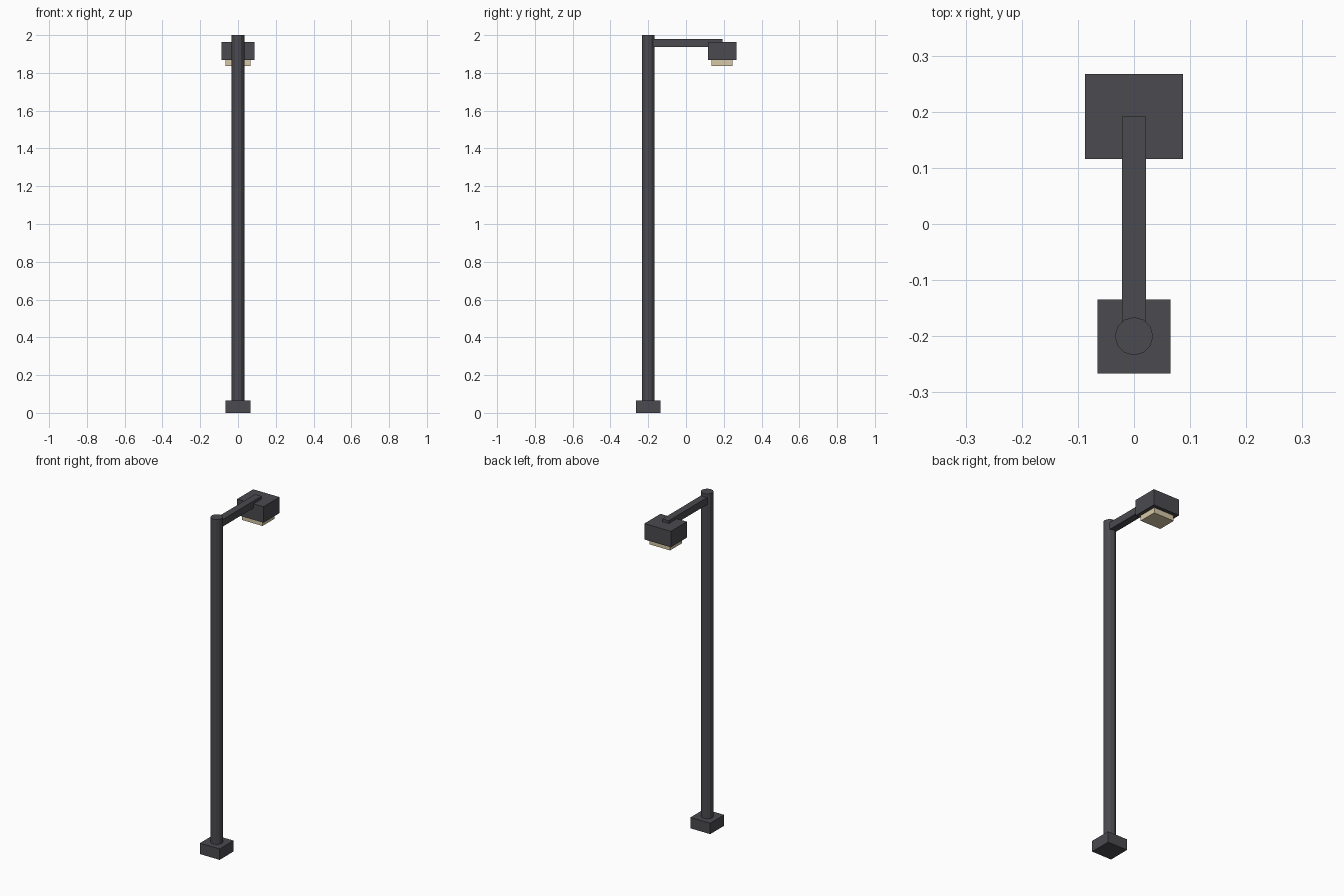
import bpy, math

if "Cube" in bpy.data.objects:
    bpy.data.objects.remove(bpy.data.objects["Cube"])


def material(name, rgb):
    m = bpy.data.materials.new(name)
    m.diffuse_color = (*rgb, 1)
    m.use_nodes = True
    m.node_tree.nodes["Principled BSDF"].inputs["Base Color"].default_value = m.diffuse_color
    return m


METAL = material("dark_metal", (0.07, 0.07, 0.08))
GLOW = material("warm_lens", (0.68, 0.58, 0.38))


def box(name, x, y, z, mat):
    """Box from (min, max) ranges on each axis."""
    bpy.ops.mesh.primitive_cube_add(size=1, location=[sum(r) / 2 for r in (x, y, z)])
    o = bpy.context.object
    o.name = name
    o.scale = [r[1] - r[0] for r in (x, y, z)]
    bpy.ops.object.transform_apply(location=False, rotation=False, scale=True)
    o.data.materials.append(mat)
    return o


# Square foot
box("base", (-0.065, 0.065), (-0.266, -0.135), (0, 0.065), METAL)

# Twelve-sided pole
bpy.ops.mesh.primitive_cylinder_add(vertices=12, radius=0.034, depth=1.94,
                                    location=(0, -0.2, 1.03))
pole = bpy.context.object
pole.name = "pole"
pole.data.materials.append(METAL)

# Arm reaching from the pole into the lamp head
box("arm", (-0.021, 0.021), (-0.2, 0.192), (1.938, 1.98), METAL)

# Lamp housing and the lens beneath it
box("lamp_housing", (-0.087, 0.087), (0.116, 0.267), (1.868, 1.963), METAL)
box("lamp_lens", (-0.067, 0.067), (0.135, 0.246), (1.836, 1.87), GLOW)
